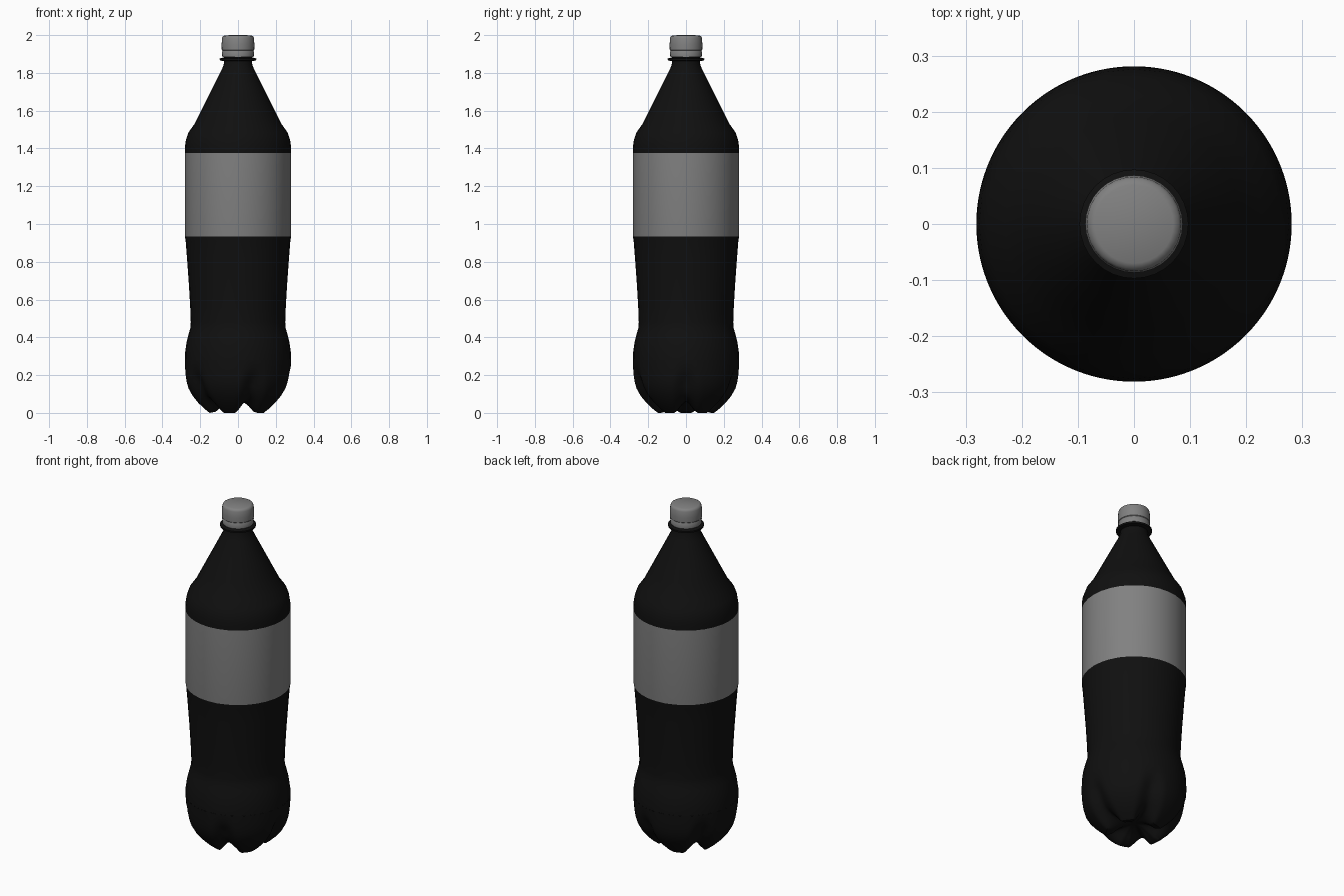
import bpy, bmesh, math

cube = bpy.data.objects.get("Cube")
if cube:
    bpy.data.objects.remove(cube, do_unlink=True)


def material(name, rgb, roughness):
    m = bpy.data.materials.new(name)
    m.use_nodes = True
    m.diffuse_color = (*rgb, 1)
    bsdf = m.node_tree.nodes["Principled BSDF"]
    bsdf.inputs["Base Color"].default_value = (*rgb, 1)
    bsdf.inputs["Roughness"].default_value = roughness
    return m


BLACK = material("black", (0.005, 0.005, 0.005), 0.4)
GREY = material("grey", (0.22, 0.22, 0.22), 0.5)


def skin(name, count, segs, point, mats, rule=None):
    """Skin rings listed from bottom to top; point(i, angle) gives (radius, z)."""
    bm = bmesh.new()
    rings = []
    for i in range(count):
        ring = []
        for j in range(segs):
            a = 2 * math.pi * j / segs
            r, z = point(i, a)
            ring.append(bm.verts.new((r * math.cos(a), r * math.sin(a), z)))
            if r == 0:          # a pole is a single vertex
                break
        rings.append(ring)
    for lo, hi in zip(rings, rings[1:]):
        for j in range(segs):
            k = (j + 1) % segs
            if len(lo) == 1:
                f = bm.faces.new((lo[0], hi[k], hi[j]))
            elif len(hi) == 1:
                f = bm.faces.new((lo[j], lo[k], hi[0]))
            else:
                f = bm.faces.new((lo[j], lo[k], hi[k], hi[j]))
            if rule:
                f.material_index = rule(f.calc_center_median())
    me = bpy.data.meshes.new(name)
    bm.to_mesh(me)
    bm.free()
    for m in mats:
        me.materials.append(m)
    ob = bpy.data.objects.new(name, me)
    bpy.context.collection.objects.link(ob)
    bpy.ops.object.select_all(action='DESELECT')
    ob.select_set(True)
    bpy.context.view_layer.objects.active = ob
    bpy.ops.object.shade_smooth_by_angle(angle=math.radians(40))
    return ob


def lathe(name, profile, segs, mats, rule=None):
    return skin(name, len(profile), segs, lambda i, a: profile[i], mats, rule)


# Bottle wall, shoulder and neck, with the label band coloured by height
body = [(0.281, 0.28), (0.28, 0.32), (0.273, 0.37), (0.262, 0.415), (0.252, 0.45),
        (0.25, 0.48), (0.253, 0.56), (0.26, 0.68), (0.27, 0.82), (0.277, 0.91),
        (0.281, 0.935), (0.281, 1.375), (0.281, 1.41), (0.276, 1.445),
        (0.262, 1.485), (0.23, 1.53), (0.19, 1.61), (0.14, 1.71), (0.09, 1.81),
        (0.076, 1.84), (0.074, 1.862), (0.096, 1.866), (0.097, 1.876),
        (0.075, 1.882), (0.075, 1.9)]
lathe("bottle_body", body, 32, [BLACK, GREY], lambda c: int(0.935 < c.z < 1.375))

# Base with five feet: blend a foot profile into a valley profile around the axis
foot = [(0, 0.06), (0.05, 0.055), (0.09, 0.03), (0.12, 0.006), (0.15, 0.0),
        (0.178, 0.022), (0.21, 0.053), (0.24, 0.09), (0.262, 0.13), (0.272, 0.165),
        (0.277, 0.2), (0.28, 0.24), (0.281, 0.28)]
valley = [(0, 0.06), (0.05, 0.06), (0.09, 0.058), (0.12, 0.058), (0.15, 0.062),
          (0.178, 0.073), (0.2, 0.087), (0.22, 0.11), (0.235, 0.14), (0.245, 0.17),
          (0.262, 0.2), (0.279, 0.24), (0.281, 0.28)]


def base_point(i, a):
    pitch = 2 * math.pi / 5
    off = abs((a + pitch / 2) % pitch - pitch / 2)          # angle from the groove
    width = math.radians(10 + 24 * (1 - i / 12))            # wider underneath
    t = min(off / width, 1)
    w = 1 - t * t * (3 - 2 * t)
    return tuple(f + (v - f) * w for f, v in zip(foot[i], valley[i]))


skin("bottle_base", len(foot), 160, base_point, [BLACK])

# Screw cap with a thin groove above its tamper ring
cap = [(0.07, 1.885), (0.083, 1.885), (0.085, 1.912), (0.083, 1.915), (0.083, 1.919),
       (0.086, 1.922), (0.087, 1.95), (0.084, 1.985), (0.08, 1.994),
       (0.07, 1.999), (0, 2.0)]
lathe("screw_cap", cap, 32, [GREY])
